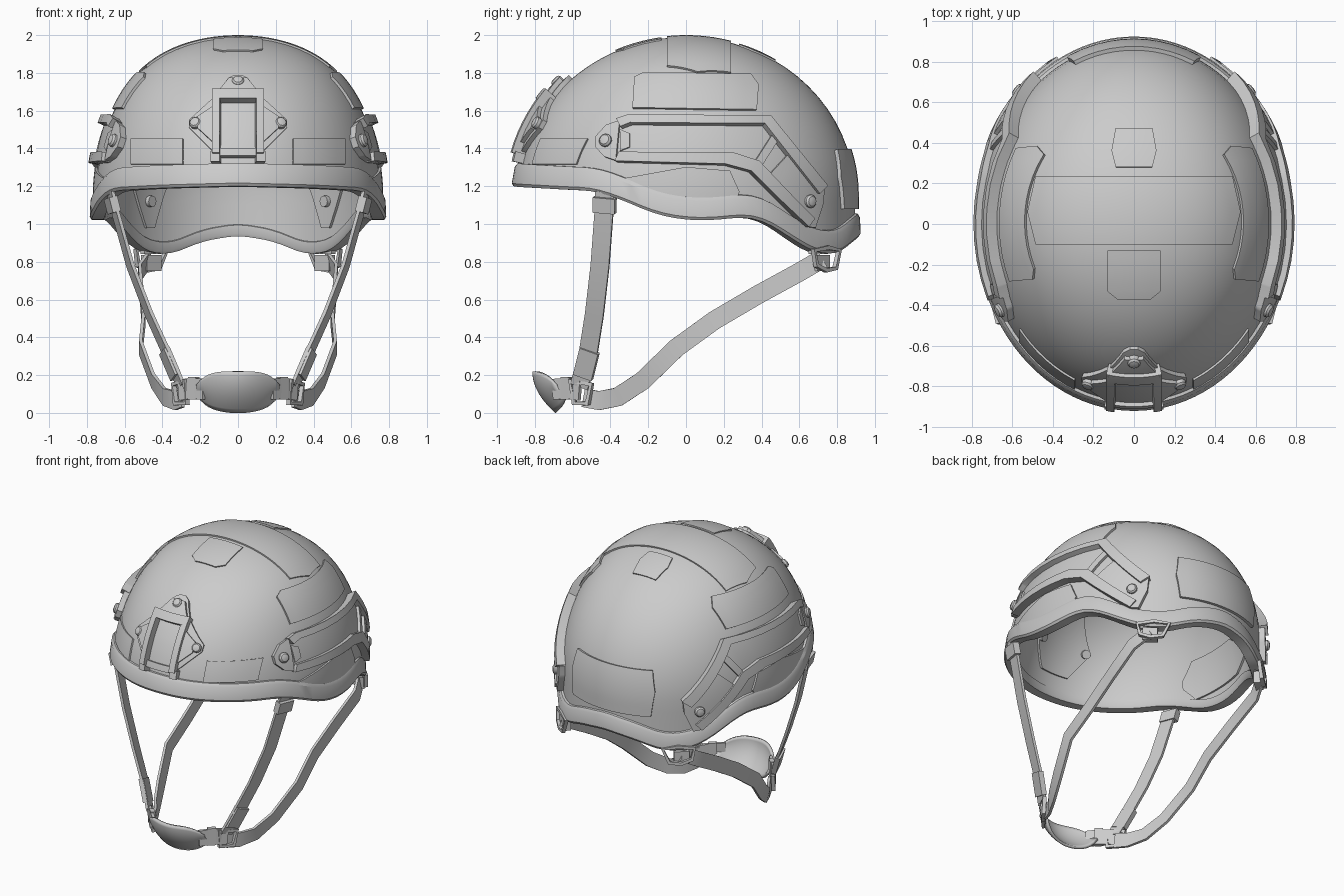
import bpy, bmesh, math
from mathutils import Vector

if "Cube" in bpy.data.objects:
    bpy.data.objects.remove(bpy.data.objects["Cube"])

A, B, H, Z0 = 0.755, 0.895, 0.84, 1.15      # dome half-width, half-length, height, equator
RIM = [(0, 1.2), (30, 1.19), (58, 1.175), (68, 1.13), (80, 1.05), (90, 1.02), (100, 1.02), (110, 1.04),
       (118, 1.01), (128, .92), (138, .85), (150, .84), (165, .91), (180, .94)]    # rim height by angle from front

def make(name, verts, faces, mirror=False):
    bm = bmesh.new()
    vs = [bm.verts.new(v) for v in verts]
    for f in faces:
        bm.faces.new([vs[i] for i in f])
    bmesh.ops.remove_doubles(bm, verts=bm.verts, dist=1e-5)
    bmesh.ops.recalc_face_normals(bm, faces=bm.faces)
    me = bpy.data.meshes.new(name)
    bm.to_mesh(me)
    bm.free()
    ob = bpy.data.objects.new(name, me)
    bpy.context.collection.objects.link(ob)
    if mirror:
        ob.modifiers.new("mirror", 'MIRROR')
    return ob

def height(z):
    return min(1, max(0, (z - Z0) / H))

def half_width(h):      # the dome is fuller sideways near the crown
    return A * (1 + .2 * h**3)

def lift(p, off):
    h = height(p.z)
    return p + Vector((p.x / half_width(h)**2, p.y / B**2, h / H)).normalized() * off

def root(q):
    return math.sqrt(max(q, 0))

def project(view, u, v, off):
    """Point on the dome seen from the side (y,z), front/back (x,z) or top (x,y)."""
    h = height(v)
    if view == 'side':
        p = Vector((half_width(h) * root(1 - h * h - (u / B)**2), u, v))
    elif view == 'top':
        h = 1
        for _ in range(12):
            h = root(1 - (u / half_width(h))**2 - (v / B)**2)
        p = Vector((u, v, Z0 + H * h))
    else:
        y = B * root(1 - h * h - (u / half_width(h))**2)
        p = Vector((u, -y if view == 'front' else y, v))
    return lift(p, off)

def panel(name, view, ea, eb, lo, hi, mirror=True, n=6, m=6):
    """Raised plate on the dome between two matching edge polylines."""
    R, w = (len(ea) - 1) * n + 1, m + 1
    def on_edge(e, i):
        k = min(i // n, len(e) - 2)
        return Vector(e[k]).lerp(Vector(e[k + 1]), i / n - k)
    verts = [project(view, *on_edge(ea, i).lerp(on_edge(eb, i), j / m), off)
             for off in (hi, lo) for i in range(R) for j in range(w)]
    N, faces = R * w, []
    for i in range(R - 1):
        for j in range(m):
            q = [i * w + j, i * w + j + 1, (i + 1) * w + j + 1, (i + 1) * w + j]
            faces += [q, [x + N for x in q]]
    border = list(range(w)) + [i * w + m for i in range(1, R)] + \
        [(R - 1) * w + j for j in range(m - 1, -1, -1)] + [i * w for i in range(R - 2, 0, -1)]
    faces += [[a, b, b + N, a + N] for a, b in zip(border, border[1:] + border[:1])]
    return make(name, verts, faces, mirror)

def box_panel(name, u0, u1, v0, v1, lo, hi):
    panel(name, 'front', [(u0, v0), (u0, v1)], [(u1, v0), (u1, v1)], lo, hi)

def mid_panel(name, view, edge, lo, hi, n=6, m=6):
    """Panel symmetric about x = 0, given its right edge."""
    panel(name, view, [(-u, v) for u, v in edge], edge, lo, hi, False, n, m)

def loft(name, rings, closed=False, mirror=False):
    k, R = len(rings[0]), len(rings)
    faces = [[i * k + j, i * k + (j + 1) % k, (i + 1) % R * k + (j + 1) % k, (i + 1) % R * k + j]
             for i in range(R if closed else R - 1) for j in range(k)]
    if not closed:
        faces += [list(range(k)), list(range((R - 1) * k, R * k))]
    return make(name, [p for r in rings for p in r], faces, mirror)

def ribbon(name, path, width, thick, facing, closed=False):
    """Flat strap along a path, mirrored to both sides."""
    P, rings = [Vector(p) for p in path], []
    for i, p in enumerate(P):
        a = P[i - 1] if i or closed else p
        b = P[(i + 1) % len(P)] if closed or i < len(P) - 1 else p
        w = (b - a).cross(Vector(facing)).normalized() * width / 2
        n = w.cross(b - a).normalized() * thick / 2
        rings.append([p + w + n, p - w + n, p - w - n, p + w - n])
    loft(name, rings, closed, True)

def bolt(name, view, u, v, off, r=.035, mirror=True):
    p = project(view, u, v, off)
    rot = (lift(p, 1) - p).to_track_quat('Z', 'Y')
    loft(name, [[p + rot @ Vector((r * c * math.cos(a), r * c * math.sin(a), r * z)) for a in [math.tau * i / 12 for i in range(12)]]
                for c, z in [(1, -.8), (1, .2), (.75, .5), (.35, .6)]], False, mirror)

def rim_z(phi):
    def lin(d):
        d = abs((d + 180) % 360 - 180)
        for (a, za), (b, zb) in zip(RIM, RIM[1:]):
            if d <= b:
                return za + (zb - za) * (d - a) / (b - a)
        return RIM[-1][1]
    return sum(lin(math.degrees(phi) + d) for d in range(-5, 6)) / 11

def dome_point(phi, e, off):
    z, r = (Z0 + H * e, 1) if e < 0 else (Z0 + H * math.sin(e), math.cos(e))
    return lift(Vector((half_width(height(z)) * r * math.sin(phi), -B * r * math.cos(phi), z)), off)

def elev(z):
    h = (z - Z0) / H
    return h if h < 0 else math.asin(min(h, 1))

# dome shell, open below, with thickness
angles, rings = [math.tau * i / 96 for i in range(96)], []
for phi in angles:
    e0 = elev(rim_z(phi) + .02)
    es = [e0 + (math.pi / 2 - e0) * i / 20 for i in range(20)]
    rings.append([dome_point(phi, e, 0) for e in es] + [Vector((0, 0, Z0 + H)), Vector((0, 0, Z0 + H - .045))]
                 + [dome_point(phi, e, -.045) for e in reversed(es)])
loft("helmet_shell", rings, True)
# edge trim
section = [(-.01, .125), (.014, .12), (.026, .10), (.03, .015), (.02, 0), (-.045, 0), (-.052, .015), (-.052, .06), (-.04, .065)]
loft("edge_trim", [[dome_point(f, elev(rim_z(f) + dz), o) for o, dz in section] for f in angles], True)

# fabric patches
LO, HI = -.01, .01
mid_panel("crown_patch", 'top', [(.48, -.1), (.52, .06), (.48, .235)], LO, HI, m=24)
mid_panel("crown_front_patch", 'top', [(.13, -.13), (.13, -.33), (.08, -.37)], LO, .008)
mid_panel("crown_back_patch", 'top', [(.09, .28), (.11, .36), (.09, .47)], LO, .008)
panel("upper_side_patch", 'side', [(-.28, 1.61), (-.27, 1.77), (-.22, 1.795)], [(.37, 1.60), (.38, 1.73), (.34, 1.785)], LO, .014, m=10)
panel("lower_side_patch", 'side', [(-.33, 1.24), (0, 1.30), (.23, 1.28), (.28, 1.17)],
      [(-.24, 1.19), (0, 1.1), (.2, 1.1), (.26, 1.12)], LO, .014)
box_panel("front_patch", .29, .56, 1.315, 1.45, LO, .01)
mid_panel("back_patch", 'back', [(.3, 1.08), (.32, 1.25), (.29, 1.39)], LO, .02, m=10)

# side accessory rails
panel("rail_base", 'side', [(-.46, 1.45), (-.41, 1.51), (-.3, 1.545), (.42, 1.545), (.70, 1.21)],
      [(-.46, 1.4), (-.42, 1.35), (-.35, 1.33), (.31, 1.33), (.63, .99)], LO, .022)
panel("rail_upper_bar", 'side', [(-.35, 1.535), (-.29, 1.555), (.425, 1.55), (.71, 1.20)],
      [(-.33, 1.495), (-.28, 1.515), (.395, 1.51), (.67, 1.16)], 0, .058, m=2)
panel("rail_lower_bar", 'side', [(-.34, 1.37), (.23, 1.37), (.37, 1.325), (.65, 1.03)],
      [(-.36, 1.325), (.2, 1.31), (.33, 1.275), (.62, .985)], 0, .052, m=2)
panel("rail_front_mount", 'side', [(-.465, 1.45), (-.41, 1.51), (-.34, 1.535)], [(-.465, 1.4), (-.42, 1.35), (-.36, 1.33)], 0, .036)
panel("rail_front_step", 'side', [(-.34, 1.49), (-.29, 1.47)], [(-.34, 1.38), (-.29, 1.4)], 0, .032)
panel("rail_rear_mount", 'side', [(.54, 1.38), (.705, 1.19), (.70, 1.11)], [(.42, 1.25), (.625, .985), (.66, .98)], 0, .04)
panel("rail_window_edge", 'side', [(.44, 1.46), (.47, 1.43)], [(.35, 1.32), (.38, 1.29)], 0, .04, m=3)
bolt("rail_front_bolt", 'side', -.41, 1.43, .04)
bolt("rail_rear_bolt", 'side', .63, 1.12, .045)

# front accessory mount: wing plate, open frame, feet, bolts
mid_panel("mount_plate", 'front', [(.1, 1.36), (.14, 1.39), (.25, 1.50), (.25, 1.54), (.12, 1.66), (.05, 1.755), (.02, 1.77)], LO, .025, n=3)
box_panel("mount_frame_side", .088, .125, 1.36, 1.66, 0, .072)
box_panel("mount_frame_top", 0, .125, 1.625, 1.67, 0, .072)
box_panel("mount_frame_bottom", 0, .09, 1.35, 1.39, 0, .045)
box_panel("mount_foot", .09, .135, 1.32, 1.37, 0, .055)
panel("mount_wing_rib", 'front', [(.125, 1.42), (.125, 1.6)], [(.2, 1.49), (.2, 1.55)], 0, .045, n=3, m=3)
mid_panel("mount_top_rib", 'front', [(.1, 1.67), (.045, 1.74)], 0, .05, n=3)
bolt("mount_side_bolt", 'front', .215, 1.52, .035, .032)
bolt("mount_top_bolt", 'front', 0, 1.725, .045, .032, False)

# inside: mount backing plate, anchor plates and pads
mid_panel("inner_mount_plate", 'front', [(.12, 1.36), (.24, 1.54), (.06, 1.77)], -.04, -.06)
bolt("inner_mount_bolt", 'front', .2, 1.54, -.06, .03)
panel("inner_anchor_plate", 'side', [(.55, 1.19), (.75, 1.2)], [(.64, .98), (.69, .98)], -.04, -.06)
bolt("inner_anchor_bolt", 'side', .655, 1.12, -.06, .03)
panel("inner_side_pad", 'side', [(-.3, 1.3), (-.2, 1.42), (.2, 1.42), (.38, 1.28)],
      [(-.3, 1.24), (-.2, 1.13), (.25, 1.13), (.38, 1.2)], -.04, -.058)

# chin straps and buckles
S, T, C = (1, -.25, 0), (.65, .75, 0), (.7, -.7, 0)
ribbon("front_strap", [(.675, -.43, 1.17), (.645, -.435, 1.05), (.57, -.455, .78), (.47, -.485, .52), (.37, -.52, .3), (.3, -.565, .14)], .1, .018, S)
ribbon("front_strap_anchor", [(.675, -.43, 1.14), (.655, -.432, 1.06)], .12, .045, S)
ribbon("front_strap_slider", [(.39, -.51, .33), (.33, -.545, .19)], .105, .035, S)
ribbon("rear_strap", [(.47, .72, .815), (.52, .6, .745), (.51, .38, .625), (.5, .15, .49), (.515, -.05, .345), (.45, -.23, .17),
                      (.39, -.36, .085), (.33, -.46, .065), (.29, -.54, .08)], .1, .018, (1, 0, 0))
ribbon("rear_strap_fold", [(.46, .71, .75), (.46, .71, .835)], .1, .05, T)
ribbon("rear_strap_ring", [(.54, .675, .86), (.53, .69, .78), (.48, .74, .755), (.42, .79, .765), (.38, .81, .86), (.46, .75, .875)], .022, .025, T, True)
ribbon("rear_anchor_tab", [(.46, .7, .84), (.46, .7, .92)], .12, .03, T)
ribbon("chin_ring", [(.33, -.52, .05), (.34, -.5, .15), (.28, -.61, .17), (.27, -.59, .05)], .025, .025, (.9, -.45, .1), True)
ribbon("chin_strap", [(.31, -.56, .12), (.25, -.625, .13), (.18, -.7, .125)], .11, .02, C)
ribbon("chin_strap_keeper", [(.255, -.615, .13), (.215, -.655, .13)], .12, .03, C)

# chin cup
cv, w = [], 11
for u in [i / 10 - 1 for i in range(21)]:
    top, bot = .22 - .07 * u**4, .005 + .05 * u**2 + .05 * u**6
    for v in [j / 10 for j in range(w)]:
        cv.append((.215 * u, -.805 + .12 * u**2 + .12 * (1 - v)**2 * (1 - .5 * u * u), bot + (top - bot) * v))
cup = make("chin_cup", cv, [[i * w + j, i * w + j + 1, (i + 1) * w + j + 1, (i + 1) * w + j] for i in range(20) for j in range(w - 1)])
sol = cup.modifiers.new("thickness", 'SOLIDIFY')
sol.thickness, sol.offset = .018, 0

# smooth shading with crisp edges
for ob in bpy.context.collection.objects:
    ob.select_set(True)
    bpy.context.view_layer.objects.active = ob
bpy.ops.object.shade_smooth_by_angle(angle=math.radians(32))
